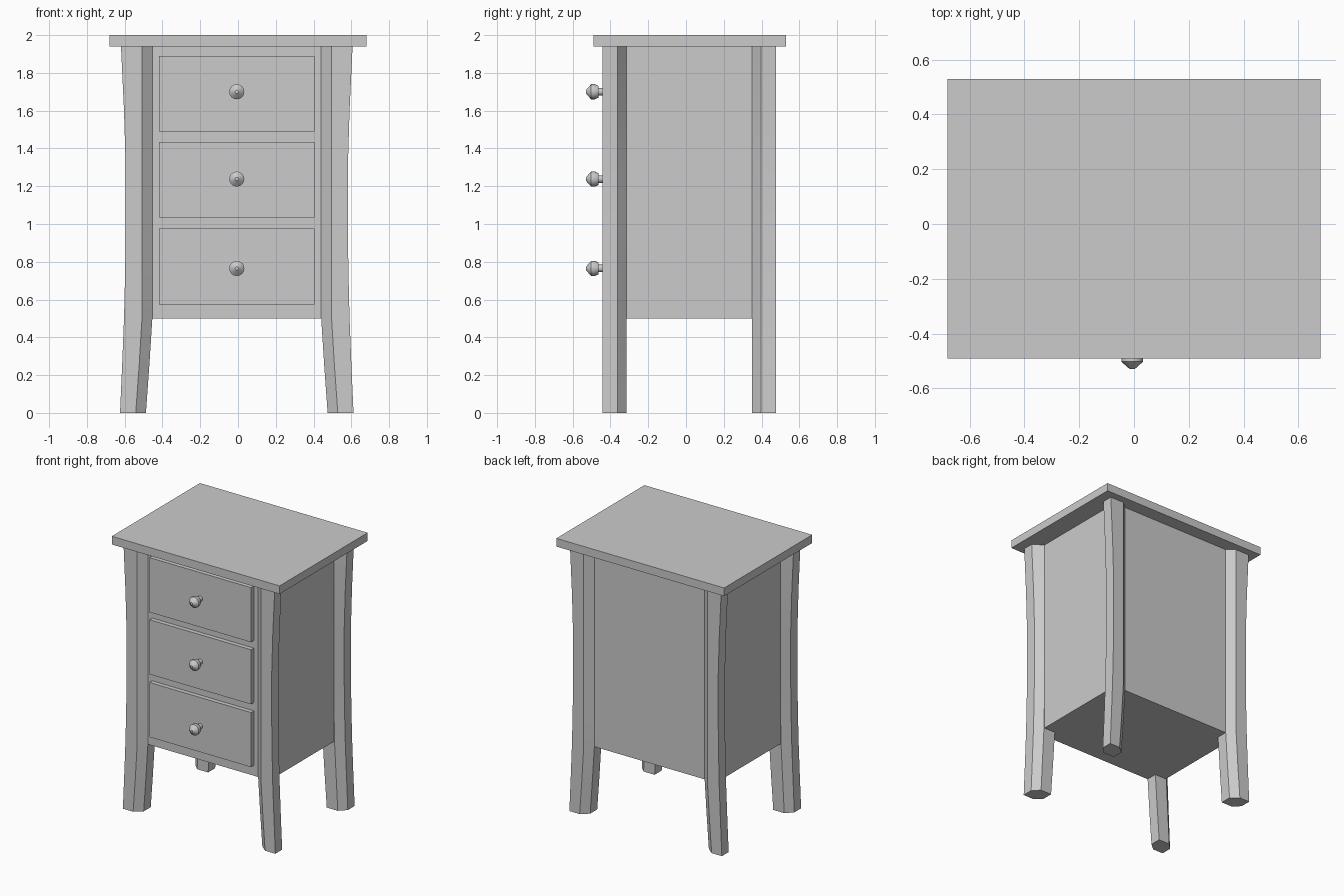
import bpy, bmesh, math
from mathutils import Matrix

if "Cube" in bpy.data.objects:
    bpy.data.objects.remove(bpy.data.objects["Cube"])

CX, CY = -0.0065, 0.018   # centre of the carcass (top board overhangs unevenly)


def finish(bm, name, smooth=False):
    bmesh.ops.recalc_face_normals(bm, faces=bm.faces)
    me = bpy.data.meshes.new(name)
    bm.to_mesh(me)
    bm.free()
    ob = bpy.data.objects.new(name, me)
    bpy.context.collection.objects.link(ob)
    if smooth:
        bpy.ops.object.select_all(action='DESELECT')
        ob.select_set(True)
        bpy.context.view_layer.objects.active = ob
        bpy.ops.object.shade_smooth_by_angle(angle=math.radians(30))
    return ob


def box(name, x0, x1, y0, y1, z0, z1):
    bm = bmesh.new()
    size = Matrix.Diagonal((x1 - x0, y1 - y0, z1 - z0, 1))
    pos = Matrix.Translation(((x0 + x1) / 2, (y0 + y1) / 2, (z0 + z1) / 2))
    bmesh.ops.create_cube(bm, size=1, matrix=pos @ size)
    return finish(bm, name)


def loft(bm, rings):
    loops = [[bm.verts.new(p) for p in ring] for ring in rings]
    n = len(loops[0])
    for a, b in zip(loops, loops[1:]):
        for i in range(n):
            j = (i + 1) % n
            bm.faces.new((a[i], a[j], b[j], b[i]))
    bm.faces.new(loops[0])
    bm.faces.new(loops[-1])


# Leg stations: z, outer x, front chamfer x, inner x, side chamfer x
STATIONS = [
    (0.00, 0.618, 0.535, 0.481, 0.570),
    (0.25, 0.607, 0.517, 0.463, 0.557),
    (0.50, 0.597, 0.502, 0.447, 0.544),
    (0.75, 0.591, 0.502, 0.447, 0.540),
    (1.00, 0.588, 0.502, 0.447, 0.540),
    (1.30, 0.588, 0.502, 0.447, 0.540),
    (1.60, 0.597, 0.502, 0.447, 0.540),
    (1.94, 0.613, 0.502, 0.447, 0.540),
]


def leg(name, sx, sy):
    bm = bmesh.new()
    rings = []
    for z, out, cham, inner, side in STATIONS:
        # square section with two opposite corners chamfered
        section = [(out, 0.459), (cham, 0.459), (inner, 0.414),
                   (inner, 0.332), (side, 0.332), (out, 0.380)]
        rings.append([(CX + sx * x, CY + sy * y, z) for x, y in section])
    loft(bm, rings)
    # smooth vertical run, sharp section corners
    return finish(bm, name, smooth=True)


def knob(name, z):
    profile = [(-0.425, 0.020), (-0.463, 0.020), (-0.463, 0.031), (-0.482, 0.040),
               (-0.502, 0.040), (-0.522, 0.018), (-0.529, 0.009)]
    n = 16
    bm = bmesh.new()
    loft(bm, [[(CX + r * math.cos(2 * math.pi * i / n), y,
                z + r * math.sin(2 * math.pi * i / n)) for i in range(n)]
              for y, r in profile])
    return finish(bm, name, smooth=True)


# Top board and carcass
box("top_board", -0.68, 0.68, -0.49, 0.53, 1.94, 2.0)
box("cabinet_body", CX - 0.54, CX + 0.54, CY - 0.414, CY + 0.414, 0.5, 1.94)

# Four flared legs
for fy, sy in (("front", -1), ("back", 1)):
    for fx, sx in (("left", -1), ("right", 1)):
        leg(f"{fy}_{fx}_leg", sx, sy)

# Three drawers with knobs
for label, z0, z1, zk in (("bottom", 0.575, 0.975, 0.765),
                          ("middle", 1.035, 1.435, 1.238),
                          ("top", 1.49, 1.89, 1.70)):
    box(f"{label}_drawer_front", CX - 0.412, CX + 0.412, -0.428, -0.38, z0, z1)
    knob(f"{label}_drawer_knob", zk)
